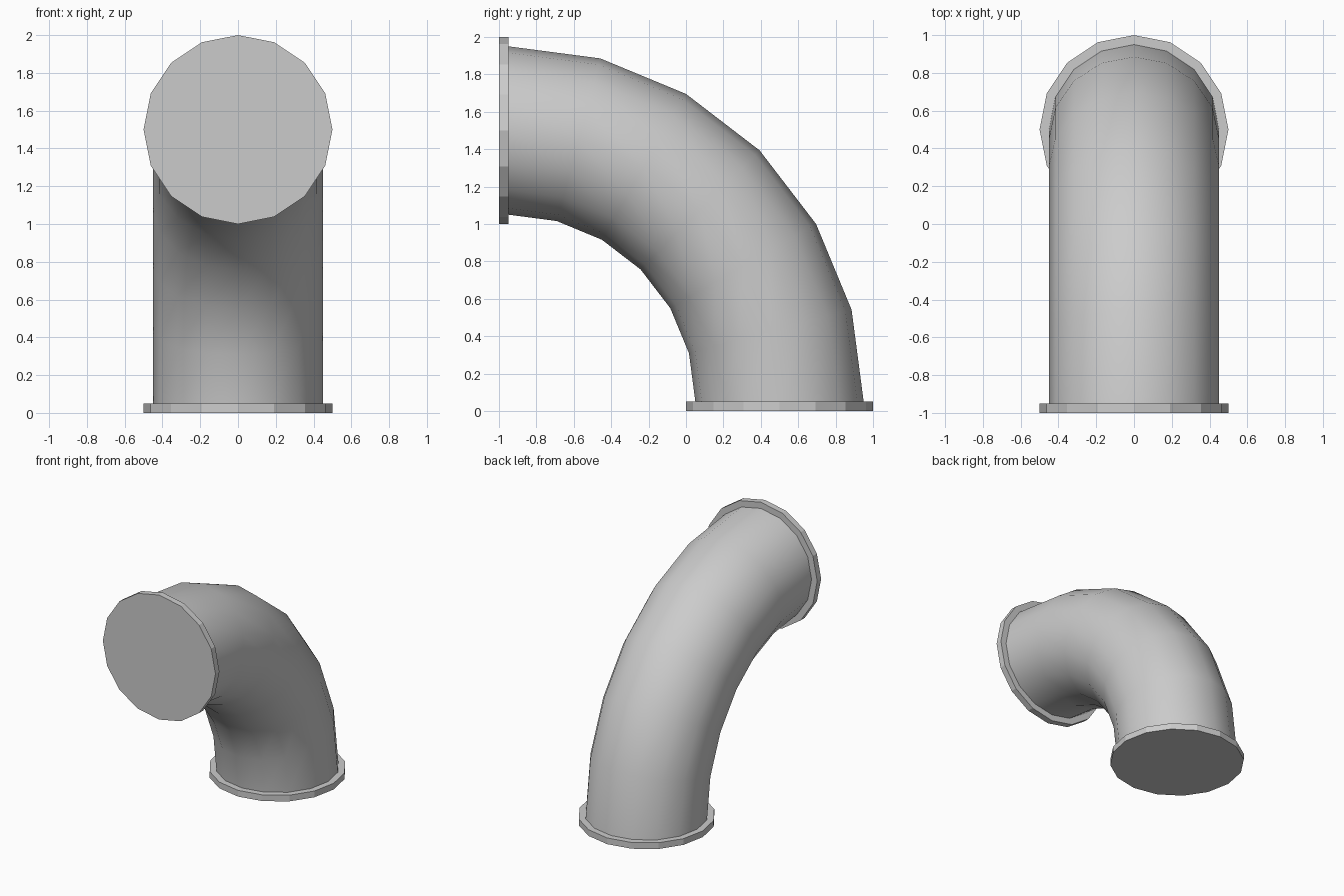
import bpy
import bmesh
from math import cos, sin, pi

if "Cube" in bpy.data.objects:
    bpy.data.objects.remove(bpy.data.objects["Cube"])

SIDES, STEPS = 16, 6
FLANGE_R, FLANGE_T = 0.5, 0.05
PIPE_R, BEND_R = 0.45, 1.45
BEND_Y, BEND_Z = -0.95, 0.05


def flange(name, location, tilt):
    bpy.ops.mesh.primitive_cylinder_add(vertices=SIDES, radius=FLANGE_R, depth=FLANGE_T,
                                        location=location, rotation=(tilt, 0, 0))
    bpy.context.object.name = name


# Flat-shaded end flanges
flange("bottom_flange", (0, 0.5, FLANGE_T / 2), 0)
flange("front_flange", (0, -1 + FLANGE_T / 2, 1.5), pi / 2)

# Smooth quarter-turn pipe swept about the bend centre
bm = bmesh.new()
rings = []
for k in range(STEPS + 1):
    t = pi / 2 * k / STEPS
    ring = []
    for i in range(SIDES):
        a = 2 * pi * i / SIDES
        r = BEND_R + PIPE_R * sin(a)
        ring.append(bm.verts.new((PIPE_R * cos(a), BEND_Y + r * cos(t), BEND_Z + r * sin(t))))
    rings.append(ring)
for lower, upper in zip(rings, rings[1:]):
    for i in range(SIDES):
        j = (i + 1) % SIDES
        bm.faces.new((lower[i], lower[j], upper[j], upper[i])).smooth = True

mesh = bpy.data.meshes.new("elbow_pipe")
bm.to_mesh(mesh)
bm.free()
bpy.context.collection.objects.link(bpy.data.objects.new("elbow_pipe", mesh))
